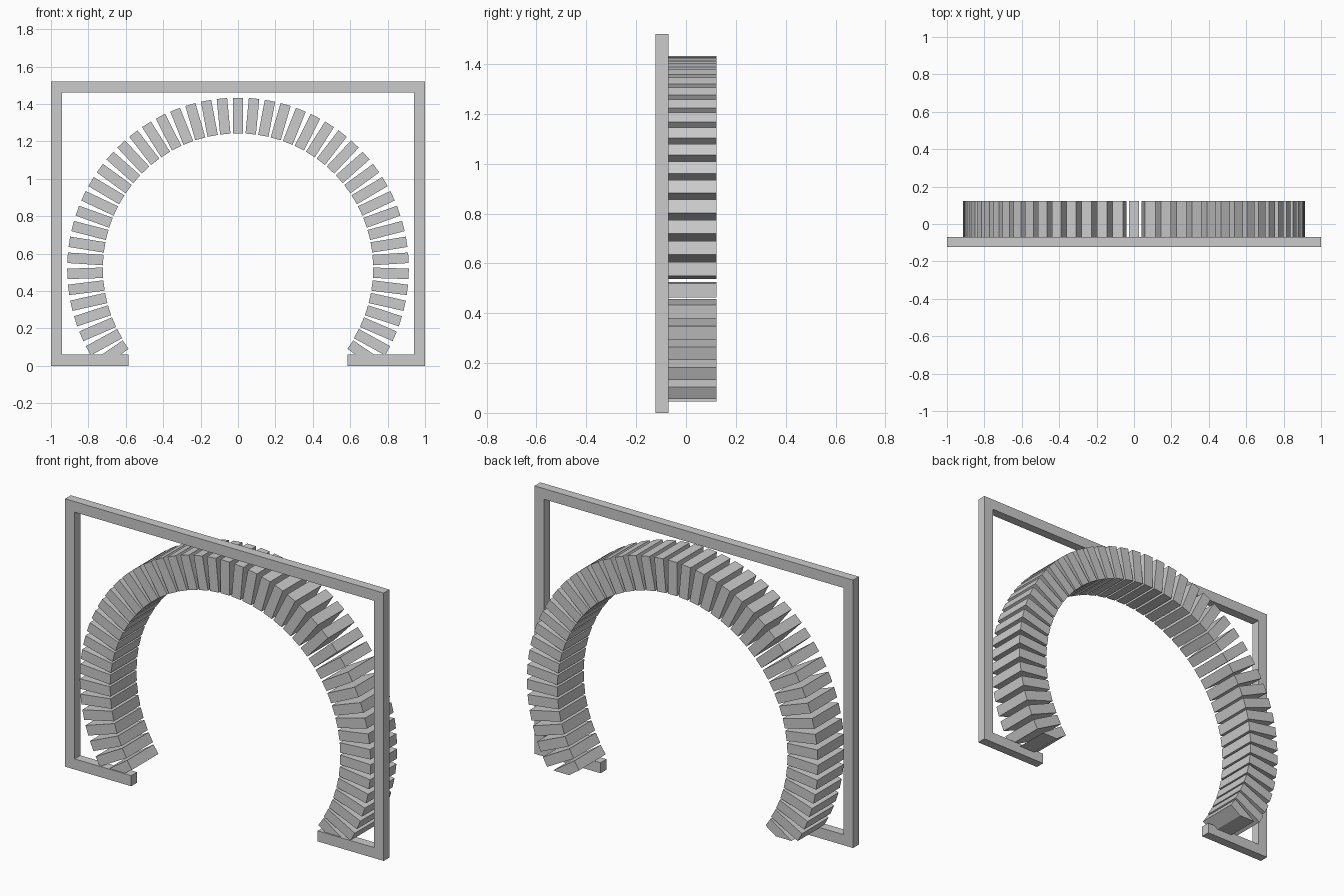
import bpy, bmesh
from math import radians, sin, cos

if "Cube" in bpy.data.objects:
    bpy.data.objects.remove(bpy.data.objects["Cube"])


def prism(name, pts, y0, y1):
    """Extrude an x/z outline from y0 to y1."""
    bm = bmesh.new()
    face = bm.faces.new([bm.verts.new((x, y0, z)) for x, z in pts])
    ext = bmesh.ops.extrude_face_region(bm, geom=[face])
    for v in ext["geom"]:
        if isinstance(v, bmesh.types.BMVert):
            v.co.y = y1
    bmesh.ops.recalc_face_normals(bm, faces=bm.faces[:])
    me = bpy.data.meshes.new(name)
    bm.to_mesh(me)
    bm.free()
    ob = bpy.data.objects.new(name, me)
    bpy.context.collection.objects.link(ob)
    return ob


FRONT, MID, BACK = -0.122, -0.07, 0.122
STONE_FRONT = -0.115
CZ, R_IN, R_OUT, HALF_W, STEP = 0.52, 0.722, 0.913, 0.028, 5.4

# Rectangular frame, open at the bottom between two short feet
half = [(0.585, 0.06), (0.585, 0), (1, 0), (1, 1.52)]
inner = [(0.94, 1.46), (0.94, 0.06)]
outline = (half + [(-x, z) for x, z in reversed(half)]
           + [(-x, z) for x, z in reversed(inner)] + inner)
prism("frame", outline, FRONT, MID)

# Separate arch stones fanned around the horseshoe
for k in range(-22, 23):
    a = radians(90 - k * STEP)
    c, s = cos(a), sin(a)
    pts = [(r * c - t * s, CZ + r * s + t * c)
           for r, t in ((R_IN, -HALF_W), (R_OUT, -HALF_W),
                        (R_OUT, HALF_W), (R_IN, HALF_W))]
    prism("arch_stone", pts, STONE_FRONT, BACK)

# Trimmed springing stones resting at each end
for side in (-1, 1):
    pts = [(0.616, 0.136), (0.585, 0.090), (0.649, 0.046), (0.748, 0.046)]
    prism("end_stone", [(side * x, z) for x, z in pts], STONE_FRONT, BACK)
